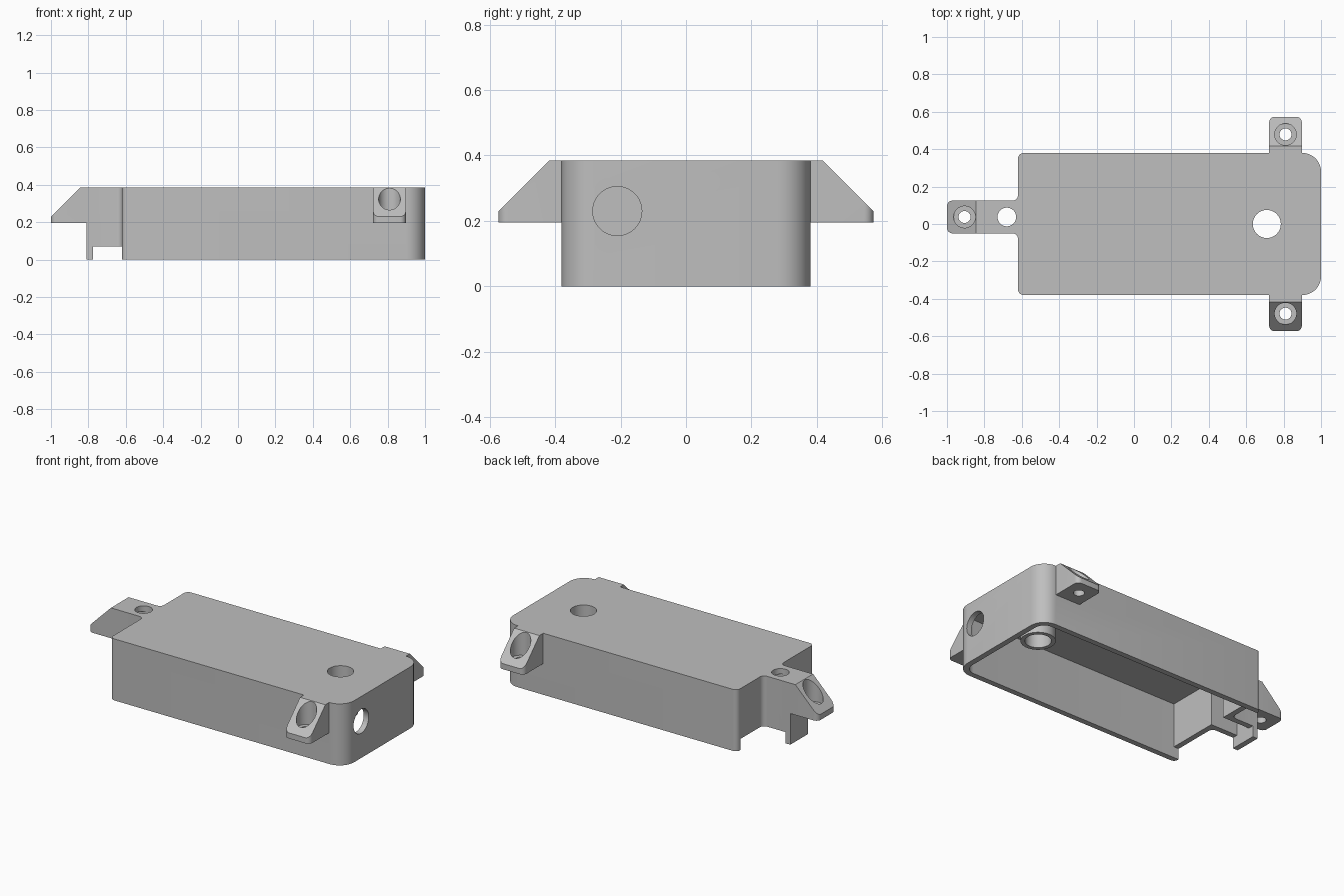
import bpy, bmesh
from math import pi, cos, sin
from mathutils import Vector, Matrix

cube = bpy.data.objects.get("Cube")
if cube:
    bpy.data.objects.remove(cube, do_unlink=True)

grey = bpy.data.materials.new("plain grey")
grey.use_nodes = True
grey.diffuse_color = (0.52, 0.52, 0.52, 1)
grey.node_tree.nodes["Principled BSDF"].inputs["Base Color"].default_value = grey.diffuse_color

HEIGHT, WALL = 0.385, 0.035


def rounded(corners, steps=8):
    """Outline with each (x, y, radius) right-angled corner rounded."""
    out = []
    for i, (x, y, r) in enumerate(corners):
        p = Vector((x, y))
        if r == 0:
            out.append(p)
            continue
        a = (Vector(corners[i - 1][:2]) - p).normalized() * r
        b = (Vector(corners[(i + 1) % len(corners)][:2]) - p).normalized() * r
        for k in range(steps + 1):
            t = k / steps * pi / 2
            out.append(p + a * (1 - sin(t)) + b * (1 - cos(t)))
    return out


def prism_mesh(outline, z0, z1):
    bm = bmesh.new()
    face = bm.faces.new([bm.verts.new((p[0], p[1], z0)) for p in outline])
    up = bmesh.ops.extrude_face_region(bm, geom=[face])["geom"]
    bmesh.ops.translate(bm, vec=(0, 0, z1 - z0),
                        verts=[g for g in up if isinstance(g, bmesh.types.BMVert)])
    bmesh.ops.recalc_face_normals(bm, faces=bm.faces)
    return bm


def to_object(name, bm):
    mesh = bpy.data.meshes.new(name)
    bm.to_mesh(mesh)
    bm.free()
    mesh.materials.append(grey)
    obj = bpy.data.objects.new(name, mesh)
    bpy.context.collection.objects.link(obj)
    return obj


def prism(name, outline, z0, z1):
    return to_object(name, prism_mesh(outline, z0, z1))


def cylinder(name, x, y, r, z0, z1):
    ring = [(x + r * cos(2 * pi * k / 48), y + r * sin(2 * pi * k / 48)) for k in range(48)]
    return prism(name, ring, z0, z1)


def combine(target, tool, operation):
    mod = target.modifiers.new(tool.name, "BOOLEAN")
    mod.operation, mod.object, mod.solver = operation, tool, "EXACT"
    bpy.context.view_layer.objects.active = target
    bpy.ops.object.modifier_apply(modifier=mod.name)
    bpy.data.objects.remove(tool, do_unlink=True)


def box_with_arm(d, r_end, r_back, r_arm, r_fillet):
    """Plan outline of the box and its narrow arm, inset by d."""
    right, left, arm = 1 - d, -0.62 + d, -0.81 + d
    side, lo, hi = 0.38 - d, -0.05 + d, 0.125 - d
    return rounded([(right, -side, r_end), (right, side, r_end), (left, side, r_back),
                    (left, hi, r_fillet), (arm, hi, r_arm), (arm, lo, r_arm),
                    (left, lo, r_fillet), (left, -side, r_back)])


# Hollow housing, open underneath
housing = prism("housing", box_with_arm(0, 0.1, 0.03, 0, 0.03), 0, HEIGHT)
combine(housing, prism("cavity", box_with_arm(WALL, 0.065, 0, 0, 0), -0.1, HEIGHT - WALL),
        "DIFFERENCE")

# Low notch through the end wall and the arm walls
notch = [(-0.775, -0.345), (-0.58, -0.345), (-0.58, 0.345), (-0.775, 0.345)]
combine(housing, prism("notch", notch, -0.1, 0.07), "DIFFERENCE")

# Boss under the large top hole
combine(housing, cylinder("boss", 0.71, 0, 0.1, 0.13, HEIGHT - 0.01), "UNION")

# Sloped mounting lugs: each reaches its tip position in the given direction
for x, y, angle in ((0.81, 0.573, 0), (0.81, -0.573, pi), (-1, 0.0375, pi / 2)):
    bm = prism_mesh(rounded([(-0.0875, -0.21, 0), (0.0875, -0.21, 0),
                             (0.0875, 0, 0.03), (-0.0875, 0, 0.03)]), 0.195, HEIGHT)
    bmesh.ops.bisect_plane(bm, geom=bm.verts[:] + bm.edges[:] + bm.faces[:],
                           plane_co=(0, -0.155, HEIGHT), plane_no=(0, 1, 1),
                           clear_outer=True)
    bmesh.ops.holes_fill(bm, edges=[e for e in bm.edges if e.is_boundary])
    bmesh.ops.recalc_face_normals(bm, faces=bm.faces)
    place = Matrix.Translation((x, y, 0)) @ Matrix.Rotation(angle, 4, "Z")
    bm.transform(place)
    combine(housing, to_object("lug", bm), "UNION")
    hole = place @ Vector((0, -0.094, 0))
    combine(housing, cylinder("screw_hole", hole.x, hole.y, 0.032, 0.1, 0.5), "DIFFERENCE")
    combine(housing, cylinder("screw_recess", hole.x, hole.y, 0.058, 0.235, 0.5), "DIFFERENCE")

# Top holes and the side cable hole
combine(housing, cylinder("top_hole", 0.71, 0, 0.075, -0.1, 0.5), "DIFFERENCE")
combine(housing, cylinder("arm_hole", -0.68, 0.0375, 0.05, 0.2, 0.5), "DIFFERENCE")
bm = prism_mesh([(0.075 * cos(2 * pi * k / 48), 0.075 * sin(2 * pi * k / 48))
                 for k in range(48)], 0.92, 1.1)
bm.transform(Matrix.Translation((0, -0.21, 0.23)) @ Matrix.Rotation(pi / 2, 4, "Y"))
combine(housing, to_object("cable_hole", bm), "DIFFERENCE")

# Smooth rounded surfaces, crisp edges
bpy.ops.object.select_all(action="DESELECT")
housing.select_set(True)
bpy.context.view_layer.objects.active = housing
bpy.ops.object.shade_smooth_by_angle(angle=pi / 6)
